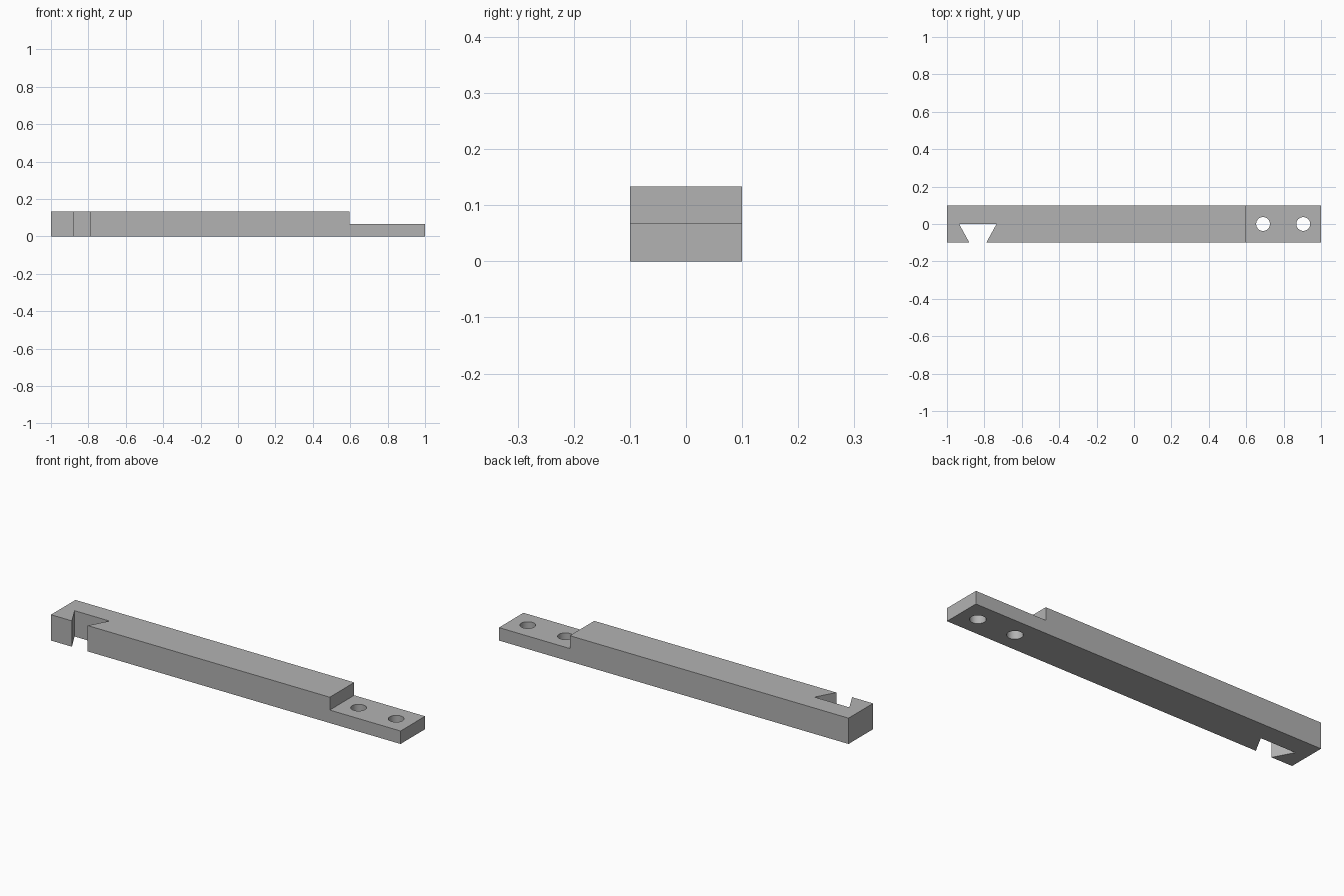
import bpy, bmesh
from mathutils import Vector

old = bpy.data.objects.get("Cube")
if old:
    bpy.data.objects.remove(old, do_unlink=True)

HALF_W, HEIGHT, STEP_Z, STEP_X = 0.1, 0.1335, 0.067, 0.595

grey = bpy.data.materials.new("plain_grey")
grey.use_nodes = True
colour = (0.448, 0.448, 0.448, 1)
grey.diffuse_color = colour
grey.node_tree.nodes["Principled BSDF"].inputs["Base Color"].default_value = colour


def prism(name, outline, sweep):
    """Extrude a closed outline of 3D points along a vector."""
    bm = bmesh.new()
    face = bm.faces.new([bm.verts.new(p) for p in outline])
    moved = bmesh.ops.extrude_face_region(bm, geom=[face], use_keep_orig=True)["geom"]
    bmesh.ops.translate(bm, vec=Vector(sweep),
                        verts=[v for v in moved if isinstance(v, bmesh.types.BMVert)])
    bmesh.ops.recalc_face_normals(bm, faces=bm.faces)
    mesh = bpy.data.meshes.new(name)
    bm.to_mesh(mesh)
    bm.free()
    mesh.materials.append(grey)
    obj = bpy.data.objects.new(name, mesh)
    bpy.context.collection.objects.link(obj)
    return obj


def cut(target, cutter):
    """Subtract the cutter, then discard it."""
    cutter.hide_render = True
    mod = target.modifiers.new("cut", "BOOLEAN")
    mod.operation = "DIFFERENCE"
    mod.solver = "EXACT"
    mod.object = cutter
    bpy.ops.object.select_all(action="DESELECT")
    bpy.context.view_layer.objects.active = target
    target.select_set(True)
    bpy.ops.object.modifier_apply(modifier=mod.name)
    bpy.data.objects.remove(cutter, do_unlink=True)


# Bar with a half-height tongue at one end
side = [(-1, 0), (1, 0), (1, STEP_Z), (STEP_X, STEP_Z), (STEP_X, HEIGHT), (-1, HEIGHT)]
bar = prism("notched_bar", [(x, -HALF_W, z) for x, z in side], (0, 2 * HALF_W, 0))

# Dovetail slot, its sloping sides carried on past the front face
slope = 0.0565
plan = [(-0.935, 0), (-0.735, 0),
        (-0.735 - 2 * slope, -2 * HALF_W), (-0.935 + 2 * slope, -2 * HALF_W)]
plan = plan[:2] + [(-0.79, -HALF_W), (-0.79, -0.12), (-0.88, -0.12), (-0.88, -HALF_W)]
cut(bar, prism("dovetail_cutter", [(x, y, -0.1) for x, y in plan], (0, 0, 0.4)))

# Bolt holes through the tongue
for x in (0.69, 0.905):
    bpy.ops.mesh.primitive_cylinder_add(vertices=48, radius=0.037, depth=0.4,
                                        location=(x, 0, 0))
    hole = bpy.context.object
    hole.data.materials.append(grey)
    cut(bar, hole)

bpy.ops.object.select_all(action="DESELECT")
bar.select_set(True)
bpy.context.view_layer.objects.active = bar
bpy.ops.object.shade_smooth_by_angle(angle=0.5)
